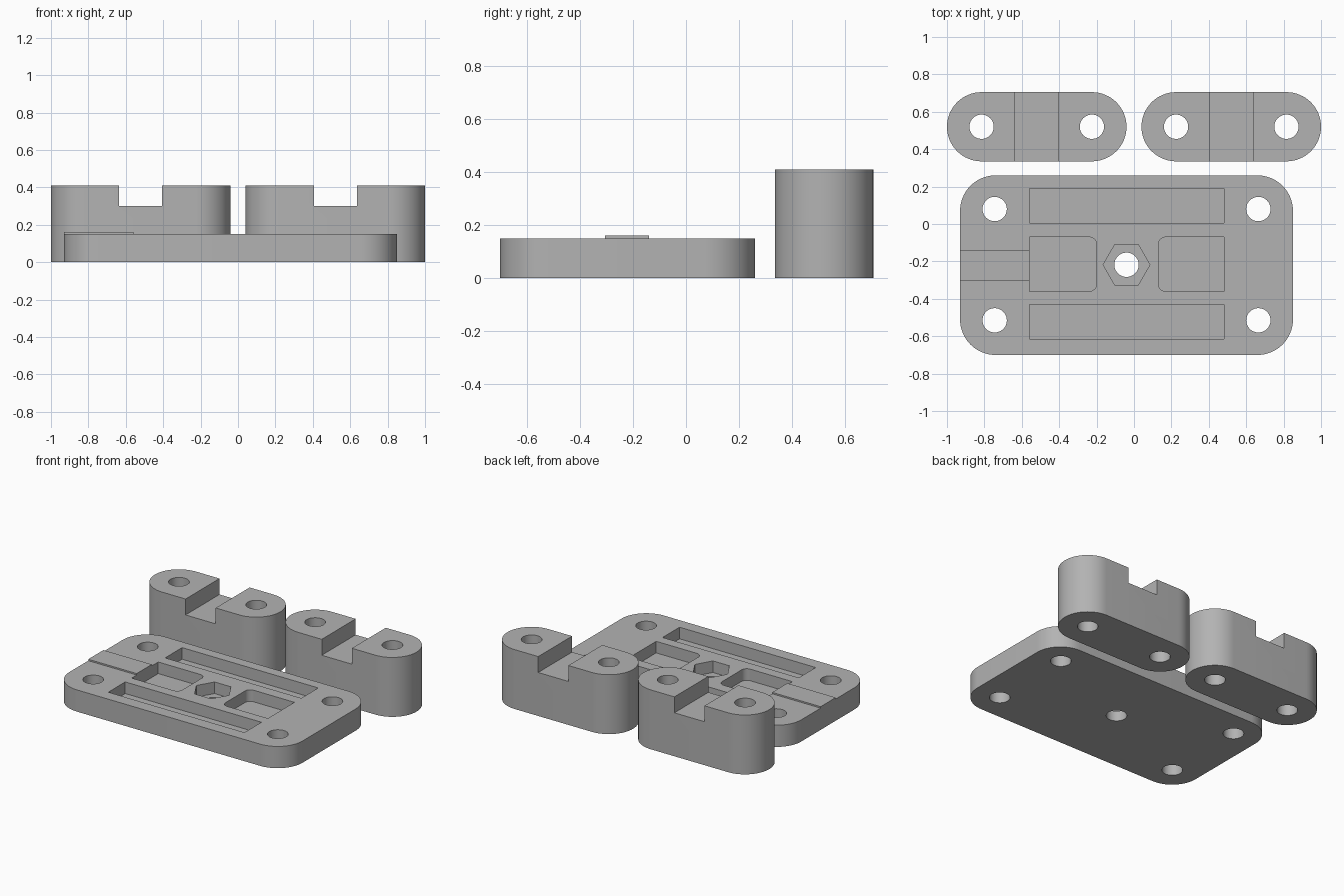
import bpy, bmesh
from math import pi, cos, sin, radians

cube = bpy.data.objects.get("Cube")
if cube:
    bpy.data.objects.remove(cube, do_unlink=True)

grey = bpy.data.materials.new("plain grey")
grey.use_nodes = True
grey.diffuse_color = (0.45, 0.45, 0.45, 1)
grey.node_tree.nodes["Principled BSDF"].inputs["Base Color"].default_value = grey.diffuse_color


def prism(name, points, z0, z1):
    """Extrude a flat outline from z0 up to z1."""
    bm = bmesh.new()
    base = bm.faces.new([bm.verts.new((x, y, z0)) for x, y in points])
    top = bmesh.ops.extrude_face_region(bm, geom=[base])["geom"]
    bmesh.ops.translate(bm, vec=(0, 0, z1 - z0),
                        verts=[v for v in top if isinstance(v, bmesh.types.BMVert)])
    bmesh.ops.recalc_face_normals(bm, faces=bm.faces)
    mesh = bpy.data.meshes.new(name)
    bm.to_mesh(mesh)
    bm.free()
    mesh.materials.append(grey)
    obj = bpy.data.objects.new(name, mesh)
    bpy.context.collection.objects.link(obj)
    return obj


def rounded(x0, x1, y0, y1, right=0, left=0, steps=16):
    """Rectangle with one radius for its right corners and one for its left."""
    points = []
    for quarter, (x, y, sx, sy, r) in enumerate([
            (x1, y1, -1, -1, right), (x0, y1, 1, -1, left),
            (x0, y0, 1, 1, left), (x1, y0, -1, 1, right)]):
        if not r:
            points.append((x, y))
            continue
        for i in range(steps + 1):
            a = (quarter + i / steps) * pi / 2
            points.append((x + sx * r + r * cos(a), y + sy * r + r * sin(a)))
    return points


def ring(x, y, r, sides=48):
    return [(x + r * cos(2 * pi * i / sides), y + r * sin(2 * pi * i / sides))
            for i in range(sides)]


def carve(body, cuts):
    """Subtract each (outline, bottom height, top height) and shade the result."""
    bpy.context.view_layer.objects.active = body
    for points, z0, z1 in cuts:
        cutter = prism("cutter", points, z0, z1)
        cutter.hide_render = True
        mod = body.modifiers.new("cut", "BOOLEAN")
        mod.operation, mod.solver, mod.object = "DIFFERENCE", "EXACT", cutter
        bpy.ops.object.modifier_apply(modifier=mod.name)
        bpy.data.objects.remove(cutter, do_unlink=True)
    smooth(body)


def smooth(obj):
    bpy.ops.object.select_all(action="DESELECT")
    obj.select_set(True)
    bpy.context.view_layer.objects.active = obj
    bpy.ops.object.shade_smooth_by_angle(angle=radians(30))


HOLE = 0.065
THICK, FLOOR = 0.15, 0.07
ABOVE, BELOW = 0.6, -0.1

# Base plate with bolt holes, nut recess, slots and pockets
plate = prism("base_plate", rounded(-0.93, 0.85, -0.7, 0.26, 0.19, 0.19), 0, THICK)
cuts = [(ring(x, y, HOLE), BELOW, ABOVE)
        for x in (-0.745, 0.665) for y in (-0.515, 0.08)]
cuts += [(rounded(-0.56, 0.48, y, y + 0.185), FLOOR, ABOVE) for y in (-0.615, 0.005)]
cuts += [(rounded(-0.56, -0.2, -0.36, -0.07, right=0.04), FLOOR, ABOVE),
         (rounded(0.13, 0.48, -0.36, -0.07, left=0.04), FLOOR, ABOVE),
         (ring(-0.04, -0.218, 0.125, 6), FLOOR, ABOVE),
         (ring(-0.04, -0.218, HOLE), BELOW, ABOVE)]
carve(plate, cuts)

# Thin raised strip leading into the pocket
strip = prism("cable_strip", rounded(-0.93, -0.56, -0.305, -0.14), THICK - 0.02, 0.16)

# Pair of notched clamp blocks
for name, side in (("right_clamp_block", -1), ("left_clamp_block", 1)):
    mid = side * 0.52
    block = prism(name, rounded(mid - 0.48, mid + 0.48, 0.335, 0.705, 0.185, 0.185), 0, 0.41)
    notch = rounded(mid - 0.115, mid + 0.115, 0.2, 0.8)
    carve(block, [(notch, 0.3, ABOVE)] +
          [(ring(mid + dx, 0.52, HOLE), BELOW, ABOVE) for dx in (-0.295, 0.295)])
